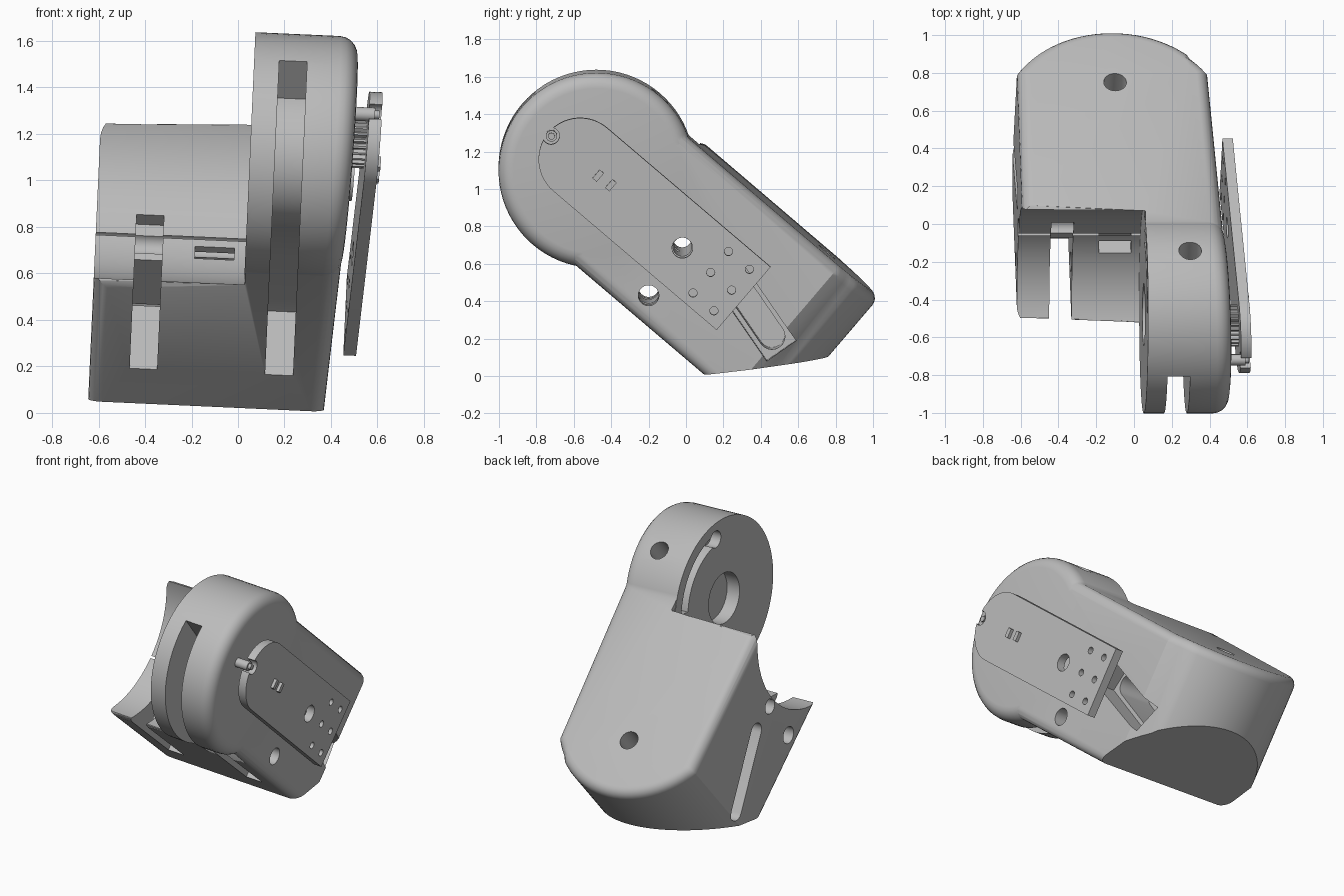
import bpy, bmesh
from math import sin, cos, pi, radians, asin
from mathutils import Matrix

if "Cube" in bpy.data.objects:
    bpy.data.objects.remove(bpy.data.objects["Cube"], do_unlink=True)

grey = bpy.data.materials.new("plain grey")
grey.use_nodes = True
grey.diffuse_color = (0.5, 0.5, 0.5, 1)
grey.node_tree.nodes["Principled BSDF"].inputs["Base Color"].default_value = (0.5, 0.5, 0.5, 1)

# Parts are built lying flat (x across, y along, z up), then tilted into place
TILT = (Matrix.Translation((0, 0, 0.8)) @ Matrix.Rotation(radians(2.6), 4, 'Y')
        @ Matrix.Translation((0, 0, -0.8)) @ Matrix.Rotation(radians(-40.5), 4, 'X'))
HINGE = (-1.09, 0.538)
DRAFT = 0.047


def prism(name, pts, lo, hi, axis='X', round_rule=None, radius=0.06):
    """Extrude a 2D outline; optionally round the edges chosen by a rule."""
    def place(p, h):
        return (h, p[0], p[1]) if axis == 'X' else (p[0], p[1], h)
    bm = bmesh.new()
    low = [bm.verts.new(place(p, lo)) for p in pts]
    high = [bm.verts.new(place(p, hi)) for p in pts]
    n = len(pts)
    bm.faces.new(low)
    bm.faces.new(high)
    for i in range(n):
        j = (i + 1) % n
        bm.faces.new((low[i], low[j], high[j], high[i]))
    bmesh.ops.recalc_face_normals(bm, faces=bm.faces)
    if round_rule:
        edges = [e for e in bm.edges if round_rule(e.verts[0].co, e.verts[1].co)]
        bmesh.ops.bevel(bm, geom=edges, offset=radius, segments=5, profile=0.5, affect='EDGES')
    me = bpy.data.meshes.new(name)
    bm.to_mesh(me)
    bm.free()
    me.materials.append(grey)
    ob = bpy.data.objects.new(name, me)
    bpy.context.collection.objects.link(ob)
    return ob


def arc(c, r, a0, a1, n):
    return [(c[0] + r * cos(radians(a0 + (a1 - a0) * i / n)),
             c[1] + r * sin(radians(a0 + (a1 - a0) * i / n))) for i in range(n + 1)]


def circle(c, r, n=32):
    return arc(c, r, 0, 360, n)[:-1]


def rect(u0, u1, v0, v1):
    return [(u0, v0), (u1, v0), (u1, v1), (u0, v1)]


def bar(c, length, width, deg, rounded=False):
    """Rotated rectangle or stadium outline."""
    h, w = length / 2, width / 2
    if rounded:
        pts = arc((h - w, 0), w, -90, 90, 10) + arc((w - h, 0), w, 90, 270, 10)
    else:
        pts = rect(-h, h, -w, w)
    a = radians(deg)
    return [(c[0] + p * cos(a) - q * sin(a), c[1] + p * sin(a) + q * cos(a)) for p, q in pts]


def combine(ob, other, operation='DIFFERENCE'):
    mod = ob.modifiers.new("combine", 'BOOLEAN')
    mod.object, mod.operation, mod.solver = other, operation, 'EXACT'
    bpy.context.view_layer.objects.active = ob
    bpy.ops.object.modifier_apply(modifier=mod.name)
    bpy.data.objects.remove(other, do_unlink=True)


def cut(ob, pts, lo, hi, axis='X'):
    combine(ob, prism("cutter", pts, lo, hi, axis))


def shear(ob, limit=-9):
    for v in ob.data.vertices:
        if v.co.x > limit:
            v.co.x -= DRAFT * v.co.y


# Main housing: plan outline with a bowed rear end
R = 0.60
half = asin(0.51 / R) * 180 / pi
bow = arc((-0.1, 0.515 - R), R, 90 - half, 90 + half, 28)
plan = [(0.04, -0.755), (0.04, -1.09), (0.41, -1.09)] + bow + [(-0.61, -0.755)]


def outer_rim(a, b):
    level = abs(a.z - b.z) < 1e-4
    inner = max(a.x, b.x) < 0.05 and min(a.x, b.x) > 0.03
    return level and not inner and max(a.y, b.y) > -1.08


housing = prism("housing", plan, 0.08, 0.99, 'Z', outer_rim)
shear(housing, 0.3)
# Sloped underside of the rear end
cut(housing, [(-0.033, -0.02), (0.62, 0.685), (1.2, 0.685), (1.2, -0.5), (-0.033, -0.5)], -1, 1)
# Hollow that clears the mating hinge
cut(housing, circle(HINGE, 0.565, 96), -1, 0.037)

# Round hinge lobe
lobe = prism("lobe", circle(HINGE, 0.523, 80), 0.037, 0.413,
             round_rule=lambda a, b: min(a.x, b.x) > 0.4, radius=0.08)
shear(lobe, 0.3)
combine(housing, lobe, 'UNION')

# Groove round the lobe and along the underside
groove = (arc(HINGE, 0.8, 169.5, 270, 24) + [(-0.17, -0.3), (-0.17, 0.44), (-0.55, 0.44)]
          + arc(HINGE, 0.315, 300, 169.5, 28))
cut(housing, groove, 0.145, 0.265)
# Matching slot through the lip
cut(housing, [(-1.2, -0.1), (-0.17, -0.1), (-0.17, 0.44), (-0.47, 0.44),
              (-0.47, 0.64), (-1.2, 0.64)], -0.438, -0.32)
# Small window in the hollow
cut(housing, rect(-0.62, -0.44, 0.40, 0.48), -0.18, -0.01)
# Bearing recess and curved track on the lobe's inner face
cut(housing, circle(HINGE, 0.165), -0.1, 0.13)
cut(housing, arc(HINGE, 0.455, 48, 122, 24) + arc(HINGE, 0.385, 122, 48, 24), -0.1, 0.11)
cut(housing, circle(arc(HINGE, 0.42, 122, 122, 1)[0], 0.055), -0.1, 0.11)
# Side pockets
cut(housing, bar((0.03, 0.515), 0.54, 0.19, -15), 0.28, 0.8)
cut(housing, bar((0.03, 0.515), 0.50, 0.14, -15, True), 0.05, 0.5)
cut(housing, bar((-0.05, 0.45), 0.62, 0.11, -21, True), -0.9, -0.25)
# Cross holes and top holes
cut(housing, circle((-0.476, 0.527), 0.05), -1, 1)
cut(housing, circle((-0.444, 0.212), 0.055), -1, 1)
cut(housing, circle((-0.094, 0.142), 0.06), 0.75, 1.3, 'Z')
cut(housing, circle((0.265, -1.09), 0.06), 0.88, 1.3, 'Z')

# Cover plate with rounded front end
outline = arc((-1.2, 0.533), 0.222, 90, 270, 32) + [(-0.05, 0.311), (-0.05, 0.755)]
plate = prism("cover_plate", outline, 0.475, 0.53)
for u in (-0.275, -0.128):
    for v in (0.38, 0.525, 0.672):
        cut(plate, circle((u, v), 0.022, 20), 0.3, 0.7)
cut(plate, circle((-0.476, 0.527), 0.055), 0.3, 0.7)
cut(plate, circle((-1.40, 0.528), 0.045, 24), 0.3, 0.7)
shear(plate)

# Gear, hub, screw and studs
teeth = []
for i in range(24):
    for k, r in ((0, 0.095), (0.3, 0.112), (0.6, 0.112), (0.9, 0.095)):
        teeth += arc((-1.18, 0.554), r, (i + k) * 15, 0, 1)[:1]
parts = [
    prism("gear", teeth, 0.40, 0.476),
    prism("hub", circle((-0.97, 0.53), 0.10), 0.40, 0.44),
    prism("screw", circle((-1.397, 0.528), 0.03, 20), 0.36, 0.50),
    prism("screw_tip", circle((-1.397, 0.528), 0.018, 16), 0.49, 0.52),
    prism("stud_front", rect(-1.085, -1.055, 0.50, 0.56), 0.52, 0.55),
    prism("stud_rear", rect(-1.0, -0.97, 0.505, 0.565), 0.52, 0.55),
]
for ob in parts:
    shear(ob)

# Tilt everything into place and smooth the rounded surfaces
for ob in [housing, plate] + parts:
    ob.data.transform(TILT)
    bpy.ops.object.select_all(action='DESELECT')
    ob.select_set(True)
    bpy.context.view_layer.objects.active = ob
    bpy.ops.object.shade_smooth_by_angle(angle=radians(32))
